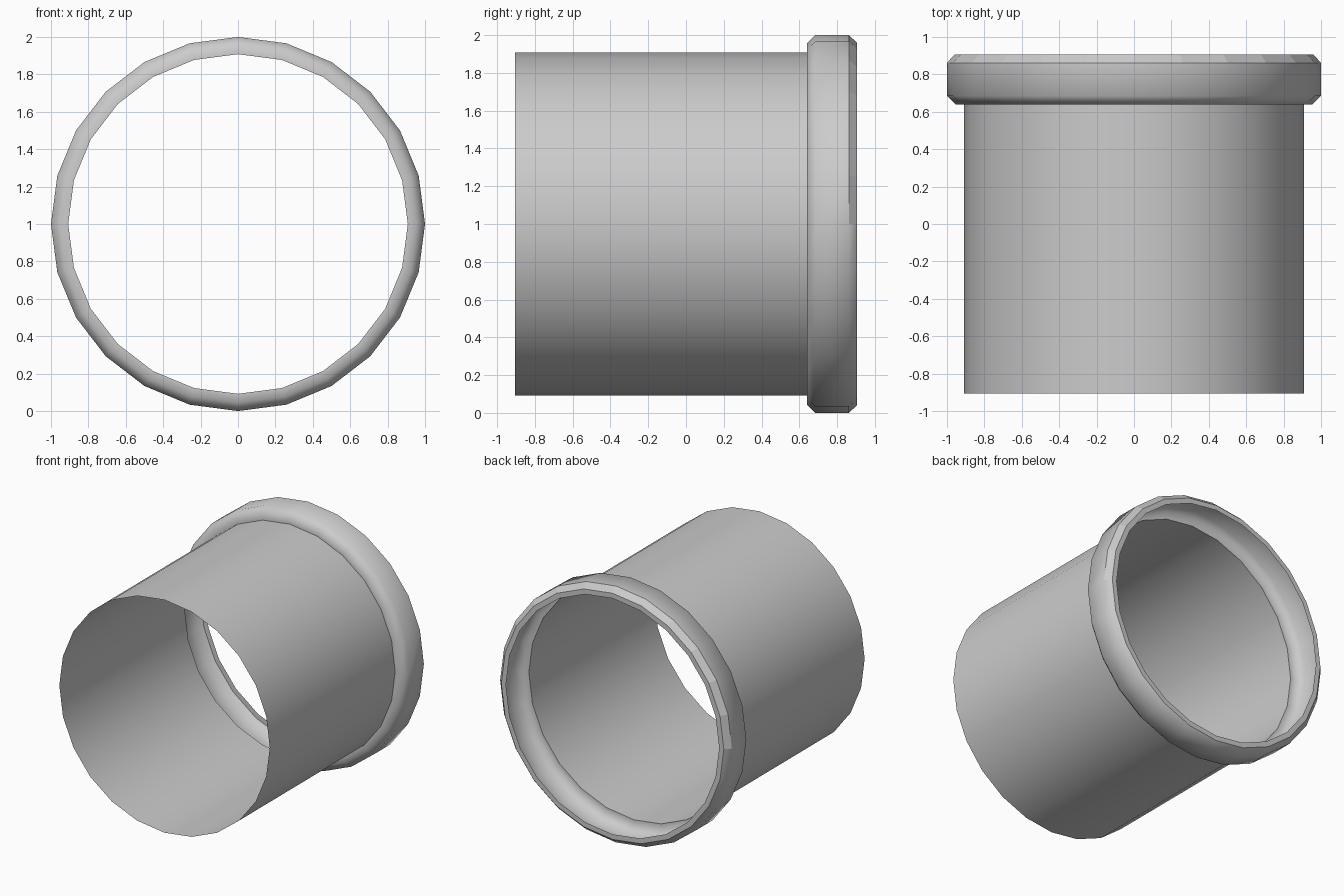
import bpy, bmesh, math

if "Cube" in bpy.data.objects:
    bpy.data.objects.remove(bpy.data.objects["Cube"])

SIDES = 24
CENTRE_Z = 1.0


def make_lathe(name, profile):
    """Revolve an open (radius, y) profile about the horizontal y axis."""
    bm = bmesh.new()
    rings = []
    for r, y in profile:
        ring = []
        for i in range(SIDES):
            a = 2 * math.pi * i / SIDES
            ring.append(bm.verts.new((r * math.cos(a), y, CENTRE_Z + r * math.sin(a))))
        rings.append(ring)
    for k in range(len(rings) - 1):
        a, b = rings[k], rings[k + 1]
        for i in range(SIDES):
            j = (i + 1) % SIDES
            face = bm.faces.new((a[i], b[i], b[j], a[j]))
            face.smooth = True
    mesh = bpy.data.meshes.new(name)
    bm.to_mesh(mesh)
    bm.free()
    obj = bpy.data.objects.new(name, mesh)
    bpy.context.collection.objects.link(obj)
    return obj


# Thin open tube
make_lathe("pipe_wall", [(0.908, -0.905), (0.908, 0.64)])

# Hollow socket collar with chamfered shoulders
collar = make_lathe("socket_collar", [
    (0.908, 0.64), (0.955, 0.64), (1.0, 0.685), (1.0, 0.862), (0.96, 0.905)])

# The upper half of the rear chamfer is faceted
for poly in collar.data.polygons:
    if poly.center.y > 0.87 and poly.center.z > CENTRE_Z:
        poly.use_smooth = False

# Flat rim around the socket mouth
make_lathe("socket_rim", [(0.96, 0.905), (0.92, 0.905)])
